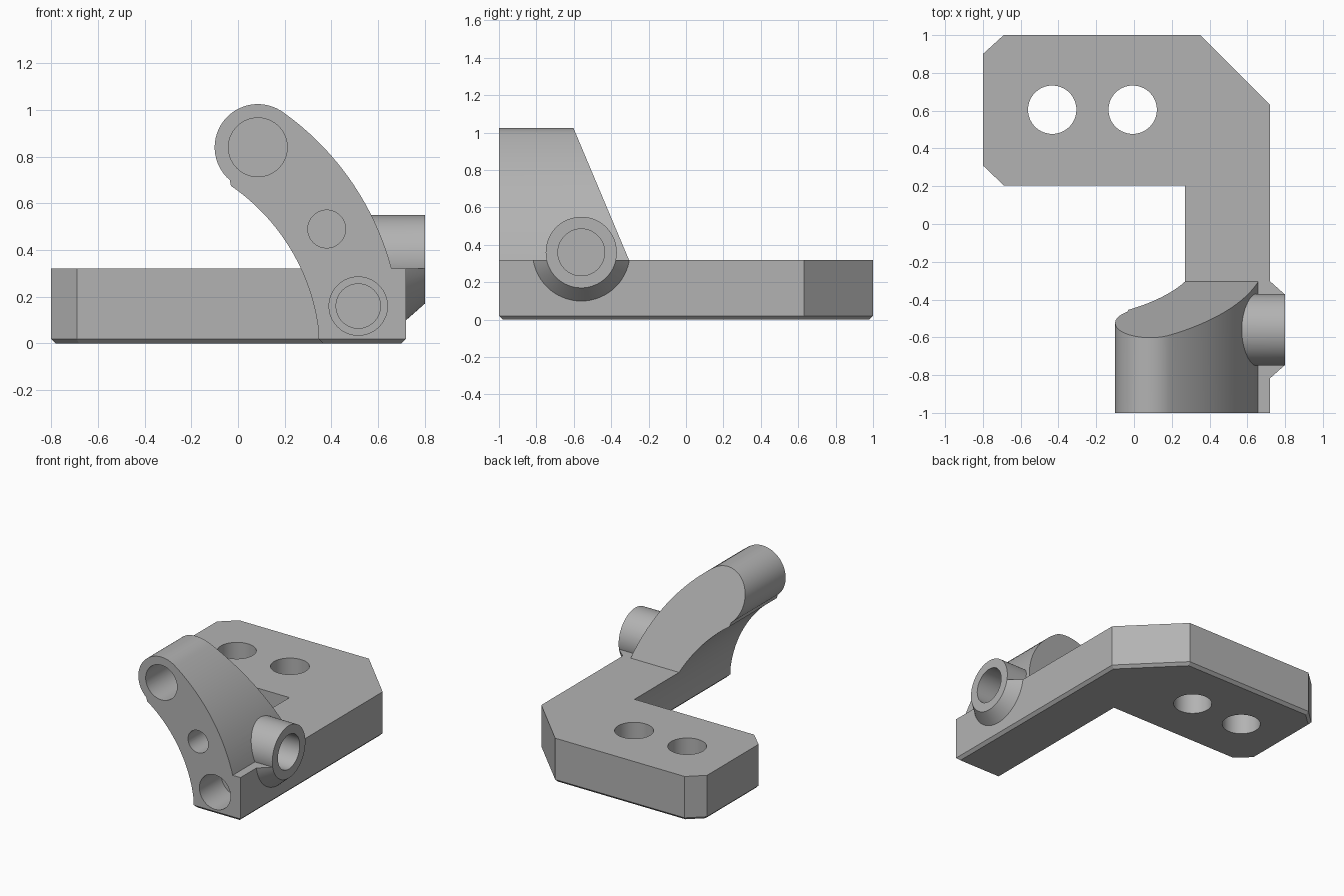
import bpy, bmesh
from math import sin, cos, pi, atan2, asin
from mathutils import Vector, Matrix

cube = bpy.data.objects.get("Cube")
if cube:
    bpy.data.objects.remove(cube)

TOP = 0.32      # plate thickness
FRONT = -1.0    # front face of the arm

grey = bpy.data.materials.new("plain_grey")
grey.use_nodes = True
colour = (0.45, 0.45, 0.45, 1)
grey.diffuse_color = colour
grey.node_tree.nodes["Principled BSDF"].inputs["Base Color"].default_value = colour


def loft(name, rings):
    """Closed solid through matching rings of points."""
    bm = bmesh.new()
    loops = [[bm.verts.new(p) for p in ring] for ring in rings]
    n = len(loops[0])
    for a, b in zip(loops, loops[1:]):
        for i in range(n):
            j = (i + 1) % n
            bm.faces.new((a[i], a[j], b[j], b[i]))
    bm.faces.new(loops[0][::-1])
    bm.faces.new(loops[-1])
    bmesh.ops.recalc_face_normals(bm, faces=bm.faces)
    mesh = bpy.data.meshes.new(name)
    bm.to_mesh(mesh)
    bm.free()
    ob = bpy.data.objects.new(name, mesh)
    bpy.context.collection.objects.link(ob)
    mesh.materials.append(grey)
    return ob


def rod(name, start, end, r1, r2=None, sides=64):
    """Cylinder or cone between two points."""
    start, end = Vector(start), Vector(end)
    turn = (end - start).to_track_quat('Z', 'Y')
    ring = lambda c, r: [c + turn @ Vector((r * cos(2 * pi * i / sides), r * sin(2 * pi * i / sides), 0))
                         for i in range(sides)]
    return loft(name, [ring(start, r1), ring(end, r2 or r1)])


def combine(target, other, operation):
    """Boolean with the other solid, which is then used up."""
    mod = target.modifiers.new(operation.title(), 'BOOLEAN')
    mod.operation, mod.solver, mod.object = operation, 'EXACT', other
    bpy.context.view_layer.update()
    result = bpy.data.meshes.new_from_object(target.evaluated_get(bpy.context.evaluated_depsgraph_get()))
    target.modifiers.clear()
    target.data = result
    bpy.data.objects.remove(other)


def inset(points, d):
    """Mitred inward offset of an anticlockwise outline."""
    out = []
    for i, p in enumerate(points):
        p = Vector(p)
        a = (p - Vector(points[i - 1])).normalized()
        b = (Vector(points[(i + 1) % len(points)]) - p).normalized()
        na, nb = Vector((-a.y, a.x)), Vector((-b.y, b.x))
        out.append(p + (na + nb) * d / (1 + na.dot(nb)))
    return out


def arc(centre, r, a0, a1, steps):
    return [(centre[0] + r * cos(a0 + (a1 - a0) * i / steps),
             centre[1] + r * sin(a0 + (a1 - a0) * i / steps)) for i in range(steps + 1)]


# Base plate with a neck and a chamfered underside
outline = [(-0.8, 0.31), (-0.69, 0.205), (0.345, 0.205), (0.345, FRONT), (0.72, FRONT),
           (0.72, 0.63), (0.35, 1), (-0.69, 1), (-0.8, 0.9)]
chamfer = 0.02
body = loft("bracket_body", [[(p[0], p[1], 0) for p in inset(outline, chamfer)],
                             [(x, y, chamfer) for x, y in outline],
                             [(x, y, TOP) for x, y in outline]])

# Curved arm profile: inner arc, round head, outer arc
head, head_r = (0.085, 0.84), 0.185
inner, inner_r = (-0.527, -0.049), 0.878
outer, outer_r = (-0.502, 0.012), 1.2


def angle_at(centre, x, z):
    return atan2(z - centre[1], x - centre[0])


inner_top, outer_top = (-0.03, 0.675), (0.197, 0.99)
head_start = angle_at(head, *inner_top) + 2 * pi
profile = arc(inner, inner_r, asin((chamfer - inner[1]) / inner_r), angle_at(inner, *inner_top), 24)
profile += arc(head, head_r, head_start, angle_at(head, *outer_top), 32)[1:]
profile += arc(outer, outer_r, angle_at(outer, *outer_top), asin((0.3 - outer[1]) / outer_r), 24)[1:]
profile.append((0.6, chamfer))
arm = loft("arm", [[(x, y, z) for x, z in profile] for y in (FRONT, 0.205)])

# Sloping back of the arm
slope = [(-0.305, TOP), (-0.684, 1.22), (0.5, 1.22), (0.5, TOP)]
combine(arm, loft("slope_cutter", [[(x, y, z) for y, z in slope] for x in (-0.5, 1)]), 'DIFFERENCE')
combine(body, arm, 'UNION')

# Side boss with a conical foot trimmed at the plate top
by, bz = -0.56, 0.36
foot = rod("boss_foot", (0.7, by, bz), (0.8, by, bz), 0.278, 0.19)
block = [(-0.9, TOP), (-0.2, TOP), (-0.2, 0.8), (-0.9, 0.8)]
combine(foot, loft("foot_cutter", [[(x, y, z) for y, z in block] for x in (0.6, 0.9)]), 'DIFFERENCE')
combine(body, foot, 'UNION')
combine(body, rod("side_boss", (0.45, by, bz), (0.8, by, bz), 0.19), 'UNION')

# Holes: two through the plate, one in the boss, four drilled from the front
holes = [((x, 0.605, -0.1), (x, 0.605, 0.5), 0.128) for x in (-0.433, -0.007)]
holes.append(((0.9, by, bz), (0.42, by, bz), 0.125))
for x, z, r, end in ((*head, 0.126, -0.6), (0.38, 0.49, 0.081, -0.7),
                     (0.515, 0.16, 0.125, -0.75), (0.515, 0.16, 0.095, -0.43)):
    holes.append(((x, FRONT - 0.1, z), (x, end, z), r))
for start, end, r in holes:
    combine(body, rod("hole_cutter", start, end, r), 'DIFFERENCE')

# Smooth curved walls, crisp edges
bpy.ops.object.select_all(action='DESELECT')
body.select_set(True)
bpy.context.view_layer.objects.active = body
bpy.ops.object.shade_smooth_by_angle(angle=0.4)
